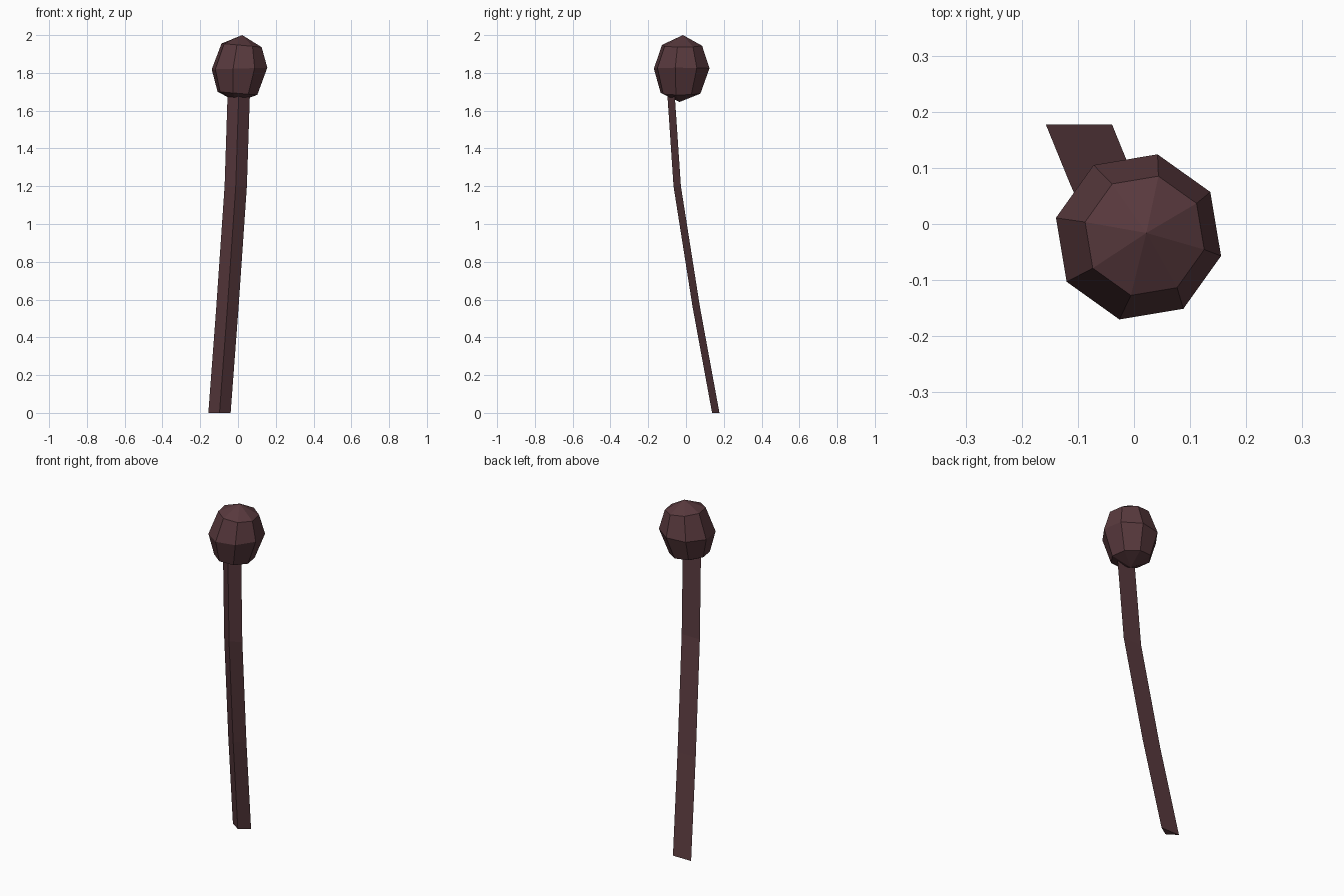
import bpy, math

cube = bpy.data.objects.get("Cube")
if cube:
    bpy.data.objects.remove(cube)

# Single dark reddish-brown colour
brown = bpy.data.materials.new("dark_reddish_brown")
brown.use_nodes = True
color = (0.098, 0.041, 0.047, 1)
brown.diffuse_color = color
brown.node_tree.nodes["Principled BSDF"].inputs["Base Color"].default_value = color


def add_object(name, verts, faces):
    mesh = bpy.data.meshes.new(name)
    mesh.from_pydata(verts, [], faces)
    mesh.materials.append(brown)
    obj = bpy.data.objects.new(name, mesh)
    bpy.context.collection.objects.link(obj)
    return obj


def bridge(rings, sides):
    """Quads joining consecutive rings of equal size."""
    return [(r * sides + i, r * sides + (i + 1) % sides,
             (r + 1) * sides + (i + 1) % sides, (r + 1) * sides + i)
            for r in range(rings - 1) for i in range(sides)]


# Stalk: triangular section, flat at the back with a ridge at the front
path = [(-0.098, 0.177, 0), (-0.056, 0.074, 0.56),
        (-0.012, -0.027, 1.2), (0.003, -0.058, 1.66), (0.006, -0.062, 1.74)]
section = [(-0.059, 0), (0, -0.039), (0.059, 0)]
verts = [(x + dx, y + dy, z) for x, y, z in path for dx, dy in section]
last = len(verts)
faces = bridge(len(path), 3) + [(2, 1, 0), (last - 3, last - 2, last - 1)]
add_object("stalk", verts, faces)

# Head: faceted eight-sided bulb, slightly leaning
SIDES = 8
rings = [  # centre x, centre y, height, radius, slope along x
    (-0.003, -0.029, 1.692, 0.108, -0.08),
    (0.008, -0.023, 1.823, 0.151, 0.03),
    (0.019, -0.021, 1.946, 0.109, -0.09)]
verts = []
for cx, cy, cz, radius, slope in rings:
    for i in range(SIDES):
        a = math.radians(-13) + math.tau * i / SIDES
        dx, dy = radius * math.cos(a), radius * math.sin(a)
        verts.append((cx + dx, cy + dy, cz + slope * dx))
bottom, top = len(verts), len(verts) + 1
verts += [(-0.006, -0.034, 1.646), (0.022, -0.016, 2.0)]
faces = bridge(len(rings), SIDES)
upper = (len(rings) - 1) * SIDES
for i in range(SIDES):
    j = (i + 1) % SIDES
    faces += [(j, i, bottom), (upper + i, upper + j, top)]
add_object("head", verts, faces)
